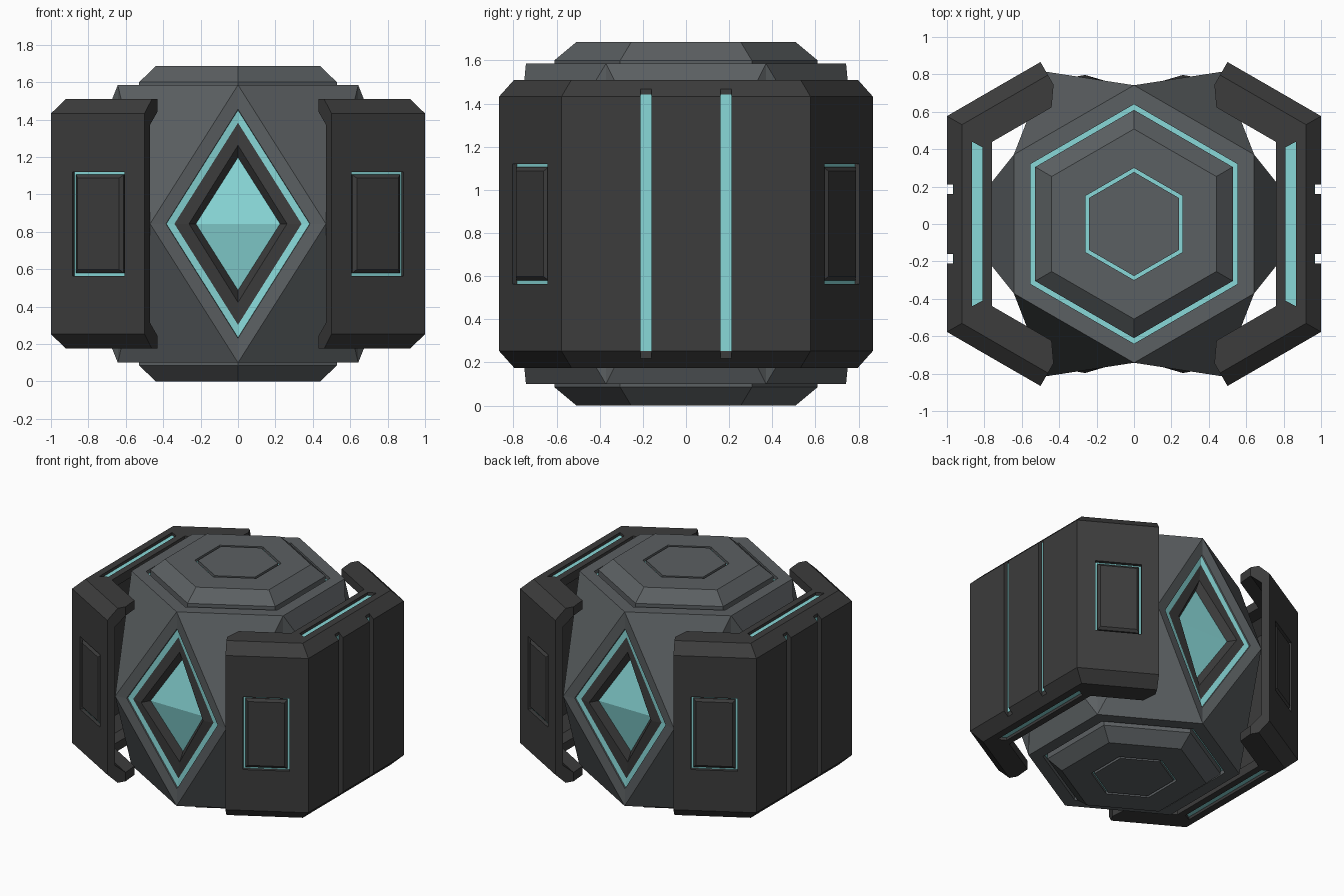
import bpy, bmesh
from math import sin, cos, pi, radians
from mathutils import Vector

if "Cube" in bpy.data.objects:
    bpy.data.objects.remove(bpy.data.objects["Cube"])

MID = 0.8425          # height of the symmetry plane
DECK = 0.7425         # half height of the core
RIM = 0.6675          # half height of the shields


def material(name, rgb):
    m = bpy.data.materials.new(name)
    m.use_nodes = True
    m.diffuse_color = (*rgb, 1)
    bsdf = next(n for n in m.node_tree.nodes if n.type == 'BSDF_PRINCIPLED')
    bsdf.inputs["Base Color"].default_value = (*rgb, 1)
    return m


GREY = material("slate grey", (0.105, 0.116, 0.122))
DARK = material("charcoal", (0.045, 0.045, 0.045))
TEAL = material("pale teal", (0.25, 0.69, 0.69))


def loft(bm, rings, mats=None, caps=(True, True)):
    """Skin closed rings of points; mats gives one material index per band."""
    vs = [[bm.verts.new(p) for p in ring] for ring in rings]
    n = len(rings[0])
    for b in range(len(rings) - 1):
        for i in range(n):
            j = (i + 1) % n
            f = bm.faces.new((vs[b][i], vs[b][j], vs[b + 1][j], vs[b + 1][i]))
            f.material_index = mats[b] if mats else 0
    for on, ring in zip(caps, (vs[0], vs[-1])):
        if on:
            bm.faces.new(ring)
    return vs


def finish(bm, name, mats):
    bmesh.ops.remove_doubles(bm, verts=bm.verts, dist=0.0002)
    bmesh.ops.recalc_face_normals(bm, faces=bm.faces)
    me = bpy.data.meshes.new(name)
    bm.to_mesh(me)
    bm.free()
    for m in mats:
        me.materials.append(m)
    ob = bpy.data.objects.new(name, me)
    bpy.context.collection.objects.link(ob)
    return ob


def mirror_x(ob):
    ob.modifiers.new("Mirror", 'MIRROR').use_mirror_merge = False


def hexagon(radius, z, start=30):
    return [Vector((radius * cos(radians(start + 60 * k)),
                    radius * sin(radians(start + 60 * k)), z)) for k in range(6)]


# Core: faceted hexagonal body with stepped caps and front and back gem sockets
bm = bmesh.new()
top, bottom = hexagon(0.742, MID + DECK), hexagon(0.742, MID - DECK)
waist = hexagon(0.94, MID, 60)
for k in range(6):
    right, left = waist[k - 1], waist[k]
    nxt = (k + 1) % 6
    tris = [(top[k], top[nxt], left), (bottom[k], bottom[nxt], left)]
    if k not in (1, 4):
        tris += [(top[k], right, bottom[k]), (top[k], bottom[k], left)]
    for t in tris:
        bm.faces.new([bm.verts.new(p) for p in t])

# Caps: glowing groove, sloped plateau, small glowing hexagon groove
cap_steps = [(0.742, 0), (0.64, 0), (0.64, -0.03), (0.61, -0.03), (0.61, 0.015),
             (0.508, 0.1), (0.30, 0.1), (0.30, 0.08), (0.278, 0.08), (0.278, 0.1)]
cap_mats = [0, 0, 2, 0, 0, 0, 0, 2, 0]
for s in (1, -1):
    rings = [hexagon(r, MID + s * (DECK + h)) for r, h in cap_steps]
    loft(bm, rings, cap_mats, (False, True))

# Gem sockets: (half width, half height, depth at sides, depth at tips)
side = waist[0]
socket = [(0.47, DECK, 0.94 * sin(pi / 3), 0.742), (0.385, 0.612, 0.796, 0.738),
          (0.383, 0.608, 0.786, 0.728), (0.34, 0.54, 0.782, 0.720),
          (0.262, 0.42, 0.797, 0.705), (0.225, 0.355, 0.735, 0.665)]
for s in (1, -1):
    rings = [[(0, s * t, MID + h), (w, s * d, MID), (0, s * t, MID - h), (-w, s * d, MID)]
             for w, h, d, t in socket]
    gem = loft(bm, rings, [0, 0, 2, 1, 1], (False, False))[-1]
    for tri in ((gem[0], gem[1], gem[3]), (gem[1], gem[2], gem[3])):
        bm.faces.new(tri).material_index = 2
finish(bm, "core", [GREY, DARK, TEAL])

# Shield: C-shaped section (inset, height) swept round three sides
half = [(0, 0.59), (0.08, RIM), (0.14, RIM), (0.24, RIM),
        (0.24, 0.6), (0.14, 0.6), (0.06, 0.53)]
section = half + [(d, -z) for d, z in reversed(half)]


def end_point(d, z, s):
    a = max(0, d - 0.14) * 0.7
    return (0.5 * (1 - d) + 0.866 * a, s * (0.866 * (1 - d) - 0.5 * a), MID + z)


def corner_point(d, z, s):
    return (1 - d, s * 0.577 * (1 - d), MID + z)


bm = bmesh.new()
rings = [[fn(d, z, s) for d, z in section] for fn, s in
         ((end_point, -1), (corner_point, -1), (corner_point, 1), (end_point, 1))]
vs = loft(bm, rings, None, (False, False))
for ring in (vs[0], vs[-1]):
    bm.faces.new(ring[2:6])
    bm.faces.new(ring[8:12])
    bm.faces.new(ring[:3] + ring[5:9] + ring[11:])
shield = finish(bm, "side_shields", [DARK])


# Shapes shared by the cutters and the details that sit in them
def box(bm, x0, x1, y0, y1, z0, z1):
    loft(bm, [[(x0, y0, z), (x1, y0, z), (x1, y1, z), (x0, y1, z)] for z in (z0, z1)])


def strip(bm, z0, z1):
    loft(bm, [[(0.81, -0.41, z), (0.866, -0.44, z), (0.866, 0.44, z), (0.81, 0.41, z)]
              for z in (z0, z1)])


def wing_panel(bm, s, layers):
    """Stack of rectangles (half length, half height, offset) on a wing face."""
    rings = []
    for u, h, w in layers:
        rings.append([(0.746 + 0.866 * a * u + 0.5 * w,
                       s * (0.724 - 0.5 * a * u + 0.866 * w), MID + b * h)
                      for a, b in ((-1, -1), (1, -1), (1, 1), (-1, 1))])
    loft(bm, rings)


# Recesses
bm = bmesh.new()
for s in (1, -1):
    box(bm, 0.965, 1.1, s * 0.185 - 0.025, s * 0.185 + 0.025, 0, 1.7)
    strip(bm, MID + s * (RIM - 0.025), MID + s * (RIM + 0.1))
    wing_panel(bm, s, [(0.162, 0.278, -0.03), (0.162, 0.278, 0.05)])
cutter = finish(bm, "recess_cutter", [DARK])
cutter.hide_render = True
cut = shield.modifiers.new("Recesses", 'BOOLEAN')
cut.object, cut.operation, cut.solver = cutter, 'DIFFERENCE', 'EXACT'
bpy.context.view_layer.update()
carved = bpy.data.meshes.new_from_object(
    shield.evaluated_get(bpy.context.evaluated_depsgraph_get()))
shield.modifiers.clear()
shield.data = carved
bpy.data.objects.remove(cutter)
mirror_x(shield)

# Glowing plates on the recess floors
bm = bmesh.new()
for s in (1, -1):
    box(bm, 0.963, 0.968, s * 0.185 - 0.025, s * 0.185 + 0.025, MID - 0.59, MID + 0.6)
    strip(bm, MID + s * (RIM - 0.027), MID + s * (RIM - 0.021))
    wing_panel(bm, s, [(0.162, 0.278, -0.032), (0.162, 0.278, -0.026)])
mirror_x(finish(bm, "glow_strips", [TEAL]))

# Bevelled panels sitting inside the wing recesses
bm = bmesh.new()
for s in (1, -1):
    wing_panel(bm, s, [(0.147, 0.263, -0.03), (0.147, 0.263, -0.015), (0.128, 0.244, 0)])
mirror_x(finish(bm, "wing_panels", [DARK]))
